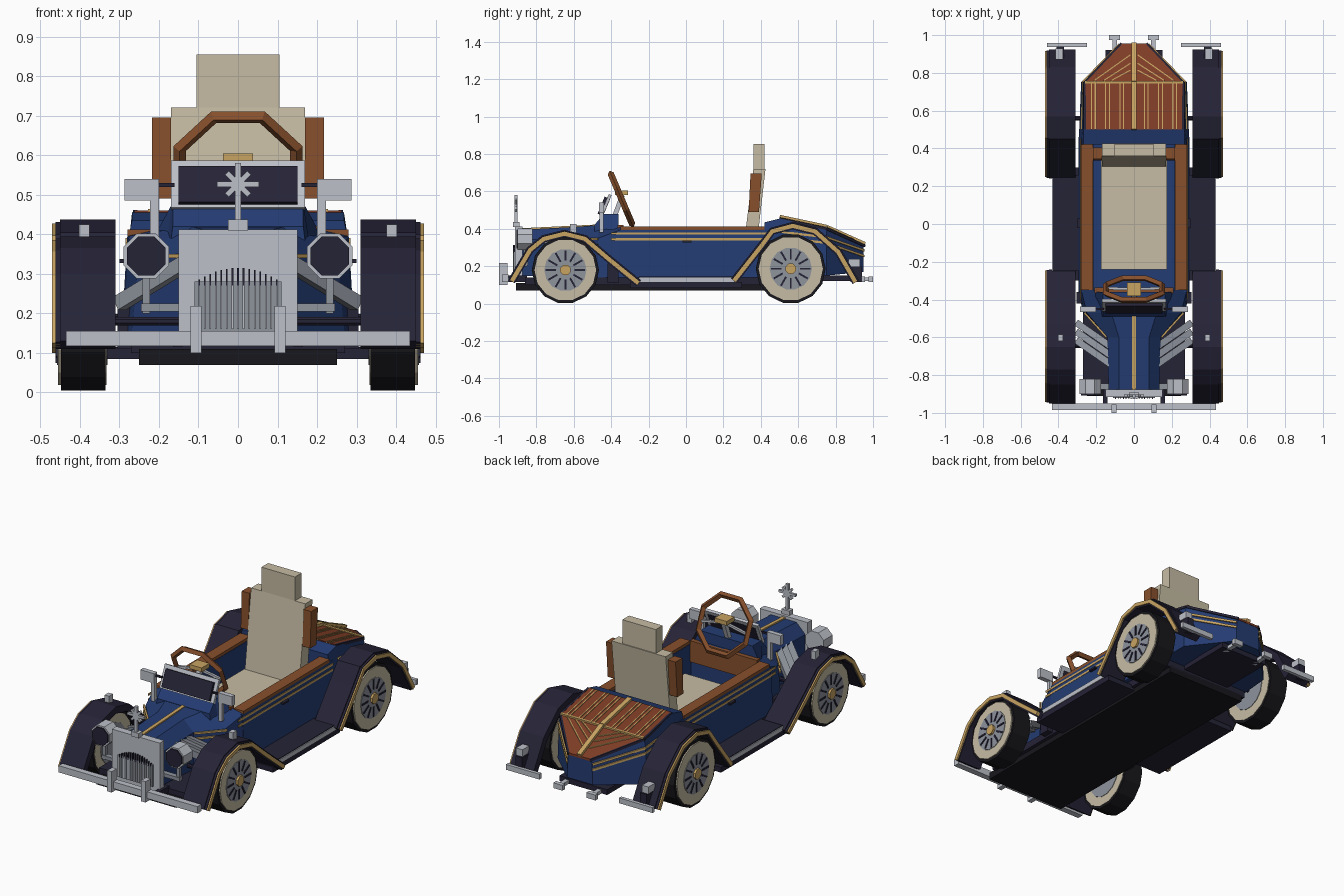
import bpy, bmesh, math
from mathutils import Vector, Matrix

if "Cube" in bpy.data.objects:
    bpy.data.objects.remove(bpy.data.objects["Cube"])


def material(name, *rgb):
    lin = [((c / 255 + 0.055) / 1.055) ** 2.4 for c in rgb] + [1]
    m = bpy.data.materials.new(name)
    m.use_nodes = True
    m.diffuse_color = lin
    m.node_tree.nodes["Principled BSDF"].inputs["Base Color"].default_value = lin
    return m


BLUE = material("body blue", 36, 60, 115)
NAVY = material("dark navy", 37, 35, 54)
BROWN = material("trim brown", 135, 80, 44)
WOOD = material("deck wood", 126, 60, 38)
CREAM = material("cream leather", 198, 188, 164)
GOLD = material("gold", 200, 164, 98)
SILVER = material("silver", 188, 192, 200)
STEEL = material("steel grey", 142, 147, 156)
BLACK = material("tyre black", 24, 24, 29)


def finish(name, bm, mat, mirror=False):
    bmesh.ops.recalc_face_normals(bm, faces=bm.faces)
    mesh = bpy.data.meshes.new(name)
    bm.to_mesh(mesh)
    bm.free()
    mesh.materials.append(mat)
    ob = bpy.data.objects.new(name, mesh)
    bpy.context.collection.objects.link(ob)
    if mirror:
        ob.modifiers.new("mirror", 'MIRROR').use_mirror_merge = False
    return ob


def box(name, x, y, z, mat, mirror=False):
    bm = bmesh.new()
    size = [b - a for a, b in (x, y, z)]
    mid = [(a + b) / 2 for a, b in (x, y, z)]
    bmesh.ops.create_cube(bm, size=1, matrix=Matrix.Translation(mid) @ Matrix.Diagonal((*size, 1)))
    return finish(name, bm, mat, mirror)


def beam(name, p, q, width, thick, mat, mirror=False):
    p, q = Vector(p), Vector(q)
    bm = bmesh.new()
    turn = (q - p).to_track_quat('Y', 'Z').to_matrix().to_4x4()
    scale = Matrix.Diagonal((width, (q - p).length, thick, 1))
    bmesh.ops.create_cube(bm, size=1, matrix=Matrix.Translation((p + q) / 2) @ turn @ scale)
    return finish(name, bm, mat, mirror)


def disc(name, p, q, r, sides, mat, mirror=False):
    p, q = Vector(p), Vector(q)
    bm = bmesh.new()
    turn = (q - p).to_track_quat('Z', 'Y').to_matrix().to_4x4() @ Matrix.Rotation(math.pi / sides, 4, 'Z')
    bmesh.ops.create_cone(bm, cap_ends=True, segments=sides, radius1=r, radius2=r,
                          depth=(q - p).length, matrix=Matrix.Translation((p + q) / 2) @ turn)
    return finish(name, bm, mat, mirror)


def loft(name, rings, mat, mirror=False):
    """Skin closed rings of points and cap the ends."""
    bm = bmesh.new()
    vs = [[bm.verts.new(p) for p in ring] for ring in rings]
    n = len(rings[0])
    for a, b in zip(vs, vs[1:]):
        for i in range(n):
            bm.faces.new((a[i], a[(i + 1) % n], b[(i + 1) % n], b[i]))
    bm.faces.new(vs[0])
    bm.faces.new(vs[-1])
    return finish(name, bm, mat, mirror)


def hull(name, sections, mat):
    """Symmetric body from half sections (y, [(x, z), ...])."""
    rings = [[(x, y, z) for x, z in h] + [(-x, y, z) for x, z in reversed(h)] for y, h in sections]
    return loft(name, rings, mat)


def arch(name, path, x0, x1, top, thick, mat):
    """Band following a (y, z) path, lowered by top, mirrored."""
    rings = []
    for i, (y, z) in enumerate(path):
        a, b = path[max(i - 1, 0)], path[min(i + 1, len(path) - 1)]
        d = Vector((b[0] - a[0], b[1] - a[1])).normalized()
        n = Vector((d.y, -d.x))
        o, k = Vector((y, z)) + n * top, Vector((y, z)) + n * (top + thick)
        rings.append([(x0, *o), (x1, *o), (x1, *k), (x0, *k)])
    loft(name, rings, mat, True)


# Chassis, running boards, axles
box("chassis", (-.25, .25), (-.91, .6), (.07, .11), BLACK)
box("chassis_upper", (-.27, .27), (-.86, .6), (.1, .14), NAVY)
box("running_board", (.24, .43), (-.3, .3), (.085, .115), NAVY, True)
box("running_board_trim", (.29, .435), (-.25, .26), (.115, .14), SILVER, True)
box("running_board_top", (.29, .43), (-.25, .26), (.139, .144), NAVY, True)
box("firewall_base", (-.305, .305), (-.42, -.36), (.11, .215), NAVY)
box("tail_bracket", (-.15, .15), (.6, .92), (.12, .15), NAVY)

# Hood, cowl and tub
hull("hood", [(-.89, [(.13, .15), (.135, .34), (.08, .395)]),
              (-.6, [(.14, .14), (.14, .35), (.08, .41)]),
              (-.47, [(.27, .14), (.25, .35), (.12, .42)]),
              (-.35, [(.295, .14), (.28, .395), (.165, .42)])], BLUE)
hull("cowl", [(-.49, [(.17, .38), (.165, .42)]), (-.44, [(.18, .38), (.165, .48)]),
              (-.36, [(.22, .38), (.165, .48)])], BLUE)
loft("tub_side", [[(.295, y, .14), (.28, y, .395), (.215, y, .395), (.215, y, .14)]
                  for y in (-.36, .45)], BLUE, True)
box("tub_floor", (-.22, .22), (-.36, .45), (.13, .2), BLUE)
box("cockpit_rail", (.217, .28), (-.35, .42), (.39, .412), BROWN, True)
hull("tail", [(.42, [(.295, .14), (.278, .39), (.268, .435)]),
              (.5, [(.29, .14), (.275, .39), (.268, .455)]),
              (.75, [(.28, .15), (.27, .37), (.262, .402)]),
              (.95, [(.08, .17), (.075, .295), (.07, .31)])], BLUE)
beam("hood_stripe", (0, -.89, .397), (0, -.48, .417), .02, .012, GOLD)
for z in (.345, .375):
    box("side_stripe", (.28, .297 - z * .035), (-.4, .45), (z - .006, z + .006), GOLD, True)
    beam("tail_stripe", (.278, .5, z + .01), (.268, .75, z - .02), .012, .012, GOLD, True)
    beam("tail_stripe_end", (.272, .75, z - .02), (.078, .95, z - .09), .012, .012, GOLD, True)
    beam("cowl_stripe", (.145, -.6, z - .03), (.262, -.47, z - .03), .01, .01, GOLD, True)
box("door_handle", (.28, .3), (-.02, .03), (.328, .338), NAVY, True)

# Wooden rear deck with inlaid strips
deck = [(.5, .26, .46), (.75, .262, .407), (.955, .068, .315)]
hull("rear_deck", [(y, [(w, z - .012), (w, z)]) for y, w, z in deck], WOOD)
for a, b in zip(deck, deck[1:]):
    beam("deck_rib", (0, a[0], a[2]), (0, b[0], b[2]), .026, .03, GOLD)
    beam("deck_edge", (a[1], a[0], a[2] - .006), (b[1], b[0], b[2] - .006), .012, .014, NAVY, True)
for x in (.055, .075, .13, .15, .205, .225):
    beam("deck_inlay", (x, .5, .461), (x, .75, .408), .006, .006, GOLD, True)
for k in (.06, .1, .15):
    beam("deck_chevron", (k + .06, .76, .405), (.02, .76 + k * .9, .405 - k * .41), .006, .006, GOLD, True)
box("deck_crossbar", (-.26, .26), (.744, .758), (.402, .412), GOLD)

# Seat
box("seat_cushion", (-.175, .175), (-.24, .36), (.2, .28), CREAM)
loft("seat_back", [[(x, .3, .24), (x, .37, .24), (x, .425, .72), (x, .36, .72)]
                   for x in (-.17, .17)], CREAM)
box("headrest", (-.105, .105), (.36, .42), (.7, .855), CREAM)
loft("seat_wing", [[(x, .335, .49), (x, .39, .49), (x, .405, .695), (x, .345, .695)]
                   for x in (.17, .218)], BROWN, True)

# Windscreen, dashboard, steering wheel
beam("windscreen_frame", (0, -.455, .465), (0, -.405, .583), .34, .016, SILVER)
beam("windscreen_glass", (0, -.458, .475), (0, -.42, .566), .3, .032, NAVY)
box("dashboard", (-.21, .21), (-.365, -.335), (.3, .42), BROWN)
bpy.ops.mesh.primitive_torus_add(major_segments=8, minor_segments=4, major_radius=.16, minor_radius=.017)
wheel = bpy.context.object
wheel.name = "steering_wheel"
wheel.data.materials.append(BROWN)
wheel.matrix_world = (Matrix.Translation((0, -.345, .56)) @ Matrix.Rotation(math.radians(113), 4, 'X')
                      @ Matrix.Rotation(math.pi / 8, 4, 'Z'))
box("steering_hub", (-.038, .038), (-.38, -.31), (.58, .604), GOLD)
beam("steering_column", (0, -.34, .58), (0, -.4, .42), .025, .025, SILVER)
beam("steering_spoke", (0, -.345, .575), (.14, -.34, .55), .014, .012, SILVER, True)

# Grille and ornament
box("radiator_shell", (-.15, .15), (-.915, -.875), (.12, .412), SILVER)
box("grille_panel", (-.11, .11), (-.922, -.91), (.155, .28), STEEL)
for i in range(-7, 8):
    top = .315 - .0006 * i * i
    box("grille_bar", (i * .014 - .002, i * .014 + .002), (-.925, -.914), (.27, top), NAVY)
    box("grille_slat", (i * .014 - .002, i * .014 + .002), (-.926, -.914), (.16, .27), SILVER)
box("ornament_base", (-.025, .025), (-.925, -.89), (.41, .437), SILVER)
box("ornament_post", (-.008, .008), (-.918, -.902), (.43, .58), SILVER)
for k in range(1, 4):
    d = Vector((math.sin(k * math.pi / 4), 0, math.cos(k * math.pi / 4))) * (.053 if k == 2 else .04)
    c = Vector((0, -.91, .527))
    beam("ornament_ray", c - d, c + d, .014, .014, SILVER)

# Headlights, exhaust pipes, mirrors
disc("headlight", (.232, -.9, .345), (.232, -.82, .345), .062, 8, SILVER, True)
disc("headlight_lens", (.232, -.907, .345), (.232, -.89, .345), .053, 8, NAVY, True)
box("headlight_post", (.222, .242), (-.87, -.85), (.2, .3), STEEL, True)
beam("headlight_bracket", (.12, -.86, .215), (.245, -.86, .215), .03, .02, STEEL, True)
for i in range(3):
    y = -.745 + i * .047
    beam("exhaust_pipe", (.12, y, .335), (.3, y + .125, .225), .036, .036, STEEL, True)
box("mirror", (.2, .287), (-.465, -.438), (.485, .54), SILVER, True)
box("mirror_post", (.2, .222), (-.462, -.442), (.38, .49), SILVER, True)
box("mirror_rod", (.16, .21), (-.455, -.445), (.52, .53), NAVY, True)

# Fenders with gold edges
front = [(-.95, .13), (-.85, .3), (-.77, .365), (-.65, .395), (-.53, .365), (-.4, .255), (-.24, .125)]
rear = [(.24, .135), (.385, .32), (.45, .405), (.57, .437), (.7, .405), (.83, .29), (.925, .125)]
for name, path in (("front", front), ("rear", rear)):
    arch(name + "_fender", path, .31, .45, 0, .04, NAVY)
    arch(name + "_fender_edge", path, .445, .462, .006, .034, NAVY)
    arch(name + "_fender_trim", path, .45, .47, .01, .022, GOLD)
box("fender_lamp", (.375, .402), (-.62, -.585), (.37, .425), SILVER, True)
box("tail_lamp", (.375, .415), (.87, .93), (.2, .24), SILVER, True)

# Wheels
for name, y, r in (("front", -.645, .18), ("rear", .56, .187)):
    def layer(part, x0, x1, radius, sides, mat):
        disc(name + part, (x0, y, r), (x1, y, r), radius, sides, mat, True)
    layer("_axle", 0, .34, .012, 8, NAVY)
    layer("_tyre", .335, .448, r, 14, BLACK)
    layer("_whitewall", .333, .455, r - .015, 14, CREAM)
    layer("_rim", .33, .458, .113, 14, STEEL)
    layer("_hub", .4, .47, .03, 8, GOLD)
    for k in range(12):
        a = k * math.pi / 6
        dy, dz = math.cos(a), math.sin(a)
        beam(name + "_spoke", (.458, y + .05 * dy, r + .05 * dz),
             (.458, y + .105 * dy, r + .105 * dz), .008, .01, NAVY, True)

# Bumpers
box("front_bumper", (-.435, .435), (-.985, -.95), (.117, .155), SILVER)
box("front_overrider", (.092, .12), (-1, -.955), (.1, .218), SILVER, True)
box("front_bumper_arm", (.14, .165), (-.96, -.85), (.115, .15), NAVY, True)
box("rear_bumper", (.25, .46), (.937, .957), (.115, .145), SILVER, True)
box("rear_bumper_arm", (.37, .41), (.88, .94), (.115, .2), NAVY, True)
box("rear_overrider", (.075, .132), (.975, 1), (.115, .145), SILVER, True)
box("rear_overrider_arm", (.09, .115), (.88, .98), (.12, .14), SILVER, True)
